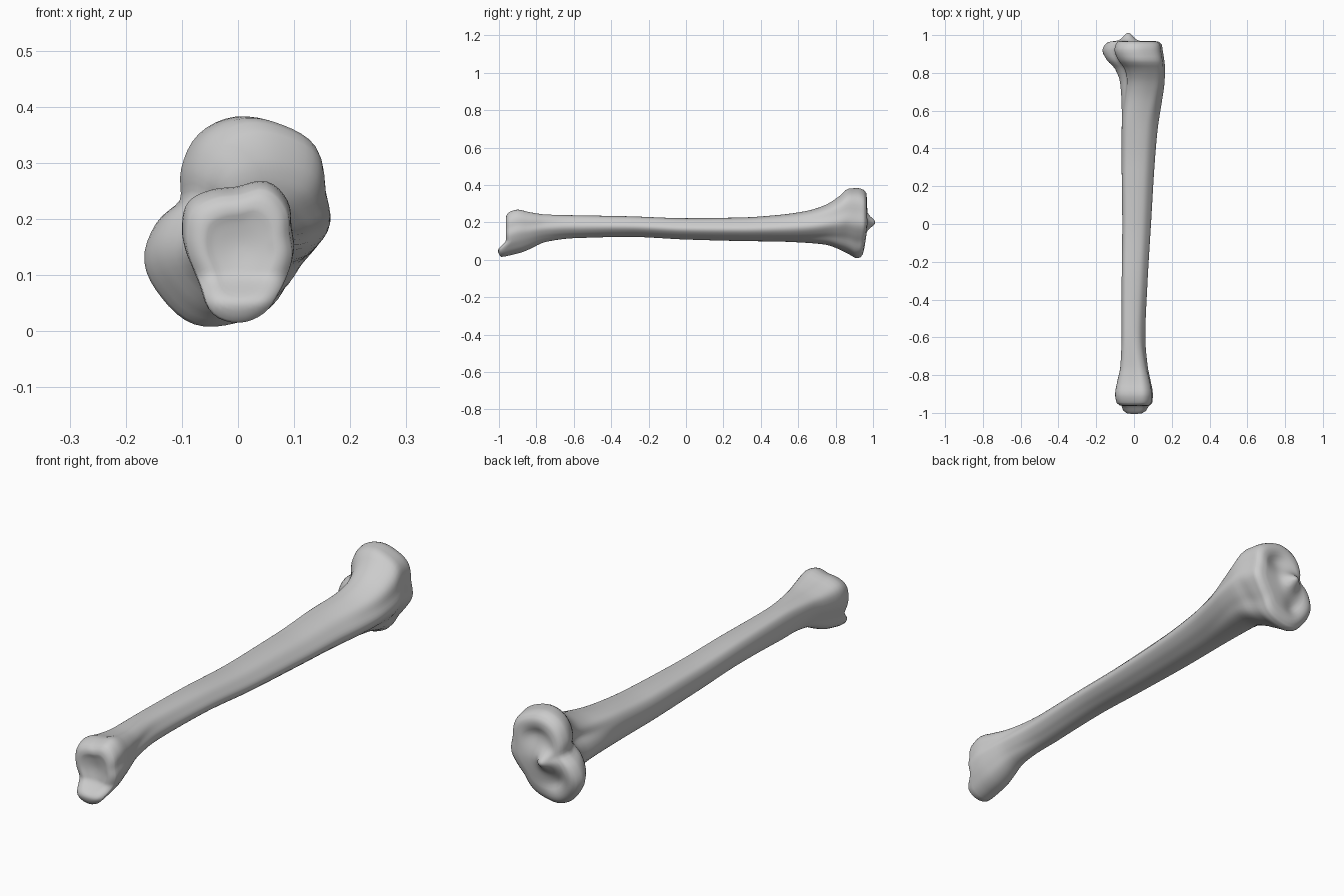
import bpy
import bmesh
import math
from mathutils import Vector

cube = bpy.data.objects.get("Cube")
if cube:
    bpy.data.objects.remove(cube, do_unlink=True)

SIDES = 64

# Cross-section outlines: radii at equal angles, counter-clockwise from +x
ANKLE = [.100, .103, .125, .135, .115, .118, .122, .106,
         .093, .087, .095, .122, .128, .120, .104, .098]
SHAFT = [.085, .075, .068, .060, .057, .060, .068, .066,
         .062, .064, .066, .060, .056, .056, .060, .072]
KNEE = [.160, .165, .195, .195, .193, .175, .140, .110,
        .145, .180, .190, .197, .180, .165, .140, .143]

# Stations along the bone: y, then x and z extents
STATIONS = [
    (-.96, -.075, .083, .035, .238),
    (-.945, -.093, .097, .015, .255),
    (-.90, -.10, .10, .03, .268),
    (-.84, -.09, .09, .055, .255),
    (-.75, -.072, .072, .095, .242),
    (-.6, -.066, .06, .115, .238),
    (-.3, -.065, .072, .122, .232),
    (0, -.062, .09, .108, .222),
    (.3, -.065, .108, .10, .226),
    (.5, -.065, .125, .097, .24),
    (.65, -.068, .148, .09, .262),
    (.75, -.075, .162, .08, .295),
    (.82, -.10, .165, .055, .34),
    (.87, -.145, .16, .03, .38),
    (.92, -.167, .152, .008, .383),
    (.95, -.158, .147, .012, .373),
    (.965, -.14, .13, .03, .355),
]


def smooth(t):
    t = min(max(t, 0), 1)
    return t * t * (3 - 2 * t)


def bump(x, z, cx, cz, size):
    return math.exp(-((x - cx) ** 2 + (z - cz) ** 2) / size ** 2)


def outline(radii):
    """Smooth closed outline, fitted into a box from -1 to 1."""
    n = len(radii)
    pts = []
    for s in range(SIDES):
        u = s * n / SIDES
        i, t = int(u), u % 1
        a, b, c, d = (radii[(i + k) % n] for k in (-1, 0, 1, 2))
        r = b + t / 2 * (c - a + t * (2 * a - 5 * b + 4 * c - d
                                      + t * (3 * (b - c) + d - a)))
        angle = math.tau * s / SIDES
        pts.append(Vector((r * math.cos(angle), r * math.sin(angle))))
    lo = [min(p[k] for p in pts) for k in (0, 1)]
    hi = [max(p[k] for p in pts) for k in (0, 1)]
    return [Vector([2 * (p[k] - lo[k]) / (hi[k] - lo[k]) - 1 for k in (0, 1)])
            for p in pts]


def slope(i, k):
    """Gentle tangent that never overshoots the stations."""
    if i in (0, len(STATIONS) - 1):
        j = max(i, 1)
        a, b = STATIONS[j - 1], STATIONS[j]
        return (b[k] - a[k]) / (b[0] - a[0])
    a, b, c = STATIONS[i - 1:i + 2]
    left = (b[k] - a[k]) / (b[0] - a[0])
    right = (c[k] - b[k]) / (c[0] - b[0])
    return 2 * left * right / (left + right) if left * right > 0 else 0


def extents(i, t):
    a, b = STATIONS[i], STATIONS[i + 1]
    h = b[0] - a[0]
    s = smooth(t)
    return [a[k] + (b[k] - a[k]) * s
            + h * t * (1 - t) * ((1 - t) * slope(i, k) - t * slope(i + 1, k))
            for k in range(1, 5)]


ankle, shaft, knee = outline(ANKLE), outline(SHAFT), outline(KNEE)


def section(y, box):
    """Blend the outlines for this height and fit them to the box."""
    wa = smooth((-.55 - y) / .3)
    wk = smooth((y - .5) / .38)
    x0, x1, z0, z1 = box
    ring = []
    for a, s, k in zip(ankle, shaft, knee):
        p = a * wa + k * wk + s * (1 - wa - wk)
        ring.append(Vector(((x0 + x1) / 2 + p.x * (x1 - x0) / 2, y,
                            (z0 + z1) / 2 + p.y * (z1 - z0) / 2)))
    return ring


def shape_ends(p, depth):
    """Ankle lip and hollow; knee dishes and central ridge."""
    if p.y < 0:
        p.y -= .043 * smooth((.105 - p.z) / .06) * smooth((-.87 - p.y) / .08)
        p.y += .016 * depth * bump(p.x, p.z, 0, .15, .06)
    else:
        p.y -= .02 * smooth((.2 - p.z) / .2) * smooth((p.y - .88) / .08)
        p.y += depth * (.043 * bump(p.x, p.z, -.03, .2, .035)
                        - .022 * bump(p.x, p.z, .03, .285, .06)
                        - .022 * bump(p.x, p.z, -.07, .1, .055))
    return p


def cap_rings(rim):
    """Shrinking rings that close an end."""
    centre = sum(rim, Vector()) / len(rim)
    side = 1 if centre.y > 0 else -1
    rings = []
    for step in range(1, 12):
        f = 1 - step / 12
        ring = []
        for p in rim:
            q = centre.lerp(p, f)
            q.y += side * .005 * smooth((1 - f) / .2)
            ring.append(shape_ends(q, smooth((1 - f) / .4)))
        rings.append(ring)
    return rings


# Main body rings, then both end caps
body = []
for i in range(len(STATIONS) - 1):
    y0, y1 = STATIONS[i][0], STATIONS[i + 1][0]
    steps = max(3, round((y1 - y0) / .025))
    last = 1 if i == len(STATIONS) - 2 else 0
    for j in range(steps + last):
        t = j / steps
        body.append(section(y0 + (y1 - y0) * t, extents(i, t)))
start_cap, end_cap = cap_rings(body[0]), cap_rings(body[-1])
for ring in body:
    for p in ring:
        shape_ends(p, 0)
rings = start_cap[::-1] + body + end_cap

# Skin the rings
bm = bmesh.new()
loops = [[bm.verts.new(p) for p in ring] for ring in rings]
for a, b in zip(loops, loops[1:]):
    for i in range(SIDES):
        j = (i + 1) % SIDES
        bm.faces.new((a[i], a[j], b[j], b[i]))
bm.faces.new(loops[0])
bm.faces.new(loops[-1])
bmesh.ops.recalc_face_normals(bm, faces=bm.faces)

mesh = bpy.data.meshes.new("shin_bone")
bm.to_mesh(mesh)
bm.free()
bone = bpy.data.objects.new("shin_bone", mesh)
bpy.context.collection.objects.link(bone)

# Plain grey bone material
grey = bpy.data.materials.new("bone_grey")
grey.use_nodes = True
colour = (.6, .6, .6, 1)
grey.diffuse_color = colour
grey.node_tree.nodes["Principled BSDF"].inputs["Base Color"].default_value = colour
mesh.materials.append(grey)

bpy.context.view_layer.objects.active = bone
bone.select_set(True)
bpy.ops.object.shade_smooth_by_angle(angle=math.radians(50))
